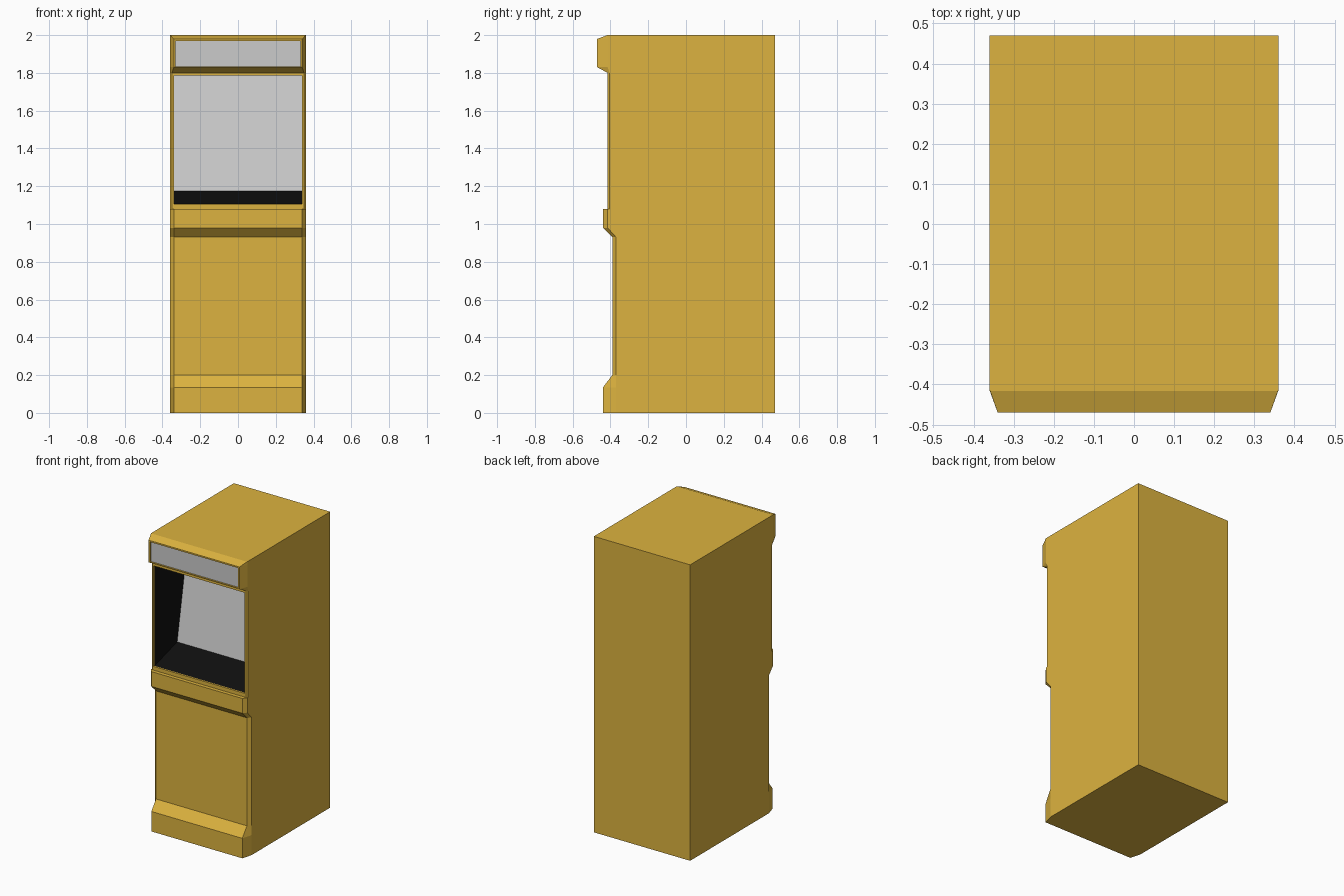
import bpy, bmesh

if "Cube" in bpy.data.objects:
    bpy.data.objects.remove(bpy.data.objects["Cube"])

HALF, BACK = 0.36, 0.47


def material(name, rgb):
    m = bpy.data.materials.new(name)
    m.diffuse_color = (*rgb, 1)
    m.use_nodes = True
    m.node_tree.nodes["Principled BSDF"].inputs["Base Color"].default_value = m.diffuse_color
    return m


def finish(bm, name, mat=None):
    me = bpy.data.meshes.new(name)
    bm.to_mesh(me)
    bm.free()
    ob = bpy.data.objects.new(name, me)
    bpy.context.collection.objects.link(ob)
    if mat:
        me.materials.append(mat)
    return ob


def inset_opening(bm, face, x, z0, z1, y_rim, y_in):
    """Frame a front face, step it inwards and leave a hole there."""
    mid = (z0 + z1) / 2
    for y in (y_rim, y_in):
        bmesh.ops.inset_individual(bm, faces=[face], thickness=0.004)
        for v in face.verts:
            v.co = (x if v.co.x > 0 else -x, y, z1 if v.co.z > mid else z0)
    bmesh.ops.delete(bm, geom=[face], context='FACES_ONLY')


def quad_x(name, x, bottom, top):
    """Front-facing panel between a bottom and a top (y, z)."""
    bm = bmesh.new()
    bm.faces.new([bm.verts.new(p) for p in
                  ((-x, *bottom), (x, *bottom), (x, *top), (-x, *top))])
    return finish(bm, name)


yellow = material("yellow_paint", (0.72, 0.45, 0.05))
black = material("black_lining", (0.005, 0.005, 0.005))

# Cabinet levels: z, front y, front half width, y of the side edge
levels = [
    (0.00, -0.44, 0.34, -0.37),
    (0.135, -0.44, 0.34, -0.37),
    (0.20, -0.39, 0.34, -0.37),
    (0.93, -0.39, 0.34, -0.37),
    (0.98, -0.44, 0.34, -0.415),
    (1.08, -0.44, 0.34, -0.415),
    (1.08, -0.415, 0.35, -0.405),
    (1.80, -0.415, 0.35, -0.405),
    (1.83, -0.47, 0.34, -0.415),
    (1.98, -0.47, 0.34, -0.415),
    (2.00, -0.416, 0.359, -0.415),
]
bm = bmesh.new()
rings = []
for z, yf, xf, ys in levels:
    rings.append([bm.verts.new((x, y, z)) for x, y in (
        (-xf, yf), (xf, yf), (HALF, ys), (HALF, BACK), (-HALF, BACK), (-HALF, ys))])
fronts = []
for a, b in zip(rings, rings[1:]):
    for i in range(6):
        j = (i + 1) % 6
        if a[i].co.z == b[i].co.z and i in (2, 3, 4):
            continue
        f = bm.faces.new((a[i], a[j], b[j], b[i]))
        if i == 0:
            fronts.append(f)
bm.faces.new(rings[0][::-1])
bm.faces.new(rings[-1])

# Screen and sign openings
inset_opening(bm, fronts[6], 0.34, 1.105, 1.785, -0.415, -0.405)
inset_opening(bm, fronts[8], 0.33, 1.835, 1.97, -0.47, -0.46)
bmesh.ops.remove_doubles(bm, verts=bm.verts, dist=0.0002)
finish(bm, "cabinet", yellow)

# Sign panel and tilted screen
quad_x("sign_panel", 0.33, (-0.46, 1.835), (-0.46, 1.97))
screen_low, screen_high = (-0.164, 1.175), (-0.055, 1.785)
quad_x("screen", 0.34, screen_low, screen_high)

# Dark lining: floor, ceiling and both walls of the screen recess
bm = bmesh.new()
profile = [(-0.405, 1.105), screen_low, screen_high, (-0.405, 1.785)]
left, right = [[bm.verts.new((x, *p)) for p in profile] for x in (-0.34, 0.34)]
bm.faces.new(left)
bm.faces.new(right[::-1])
bm.faces.new((left[0], right[0], right[1], left[1]))
bm.faces.new((left[2], right[2], right[3], left[3]))
finish(bm, "screen_recess", black)
